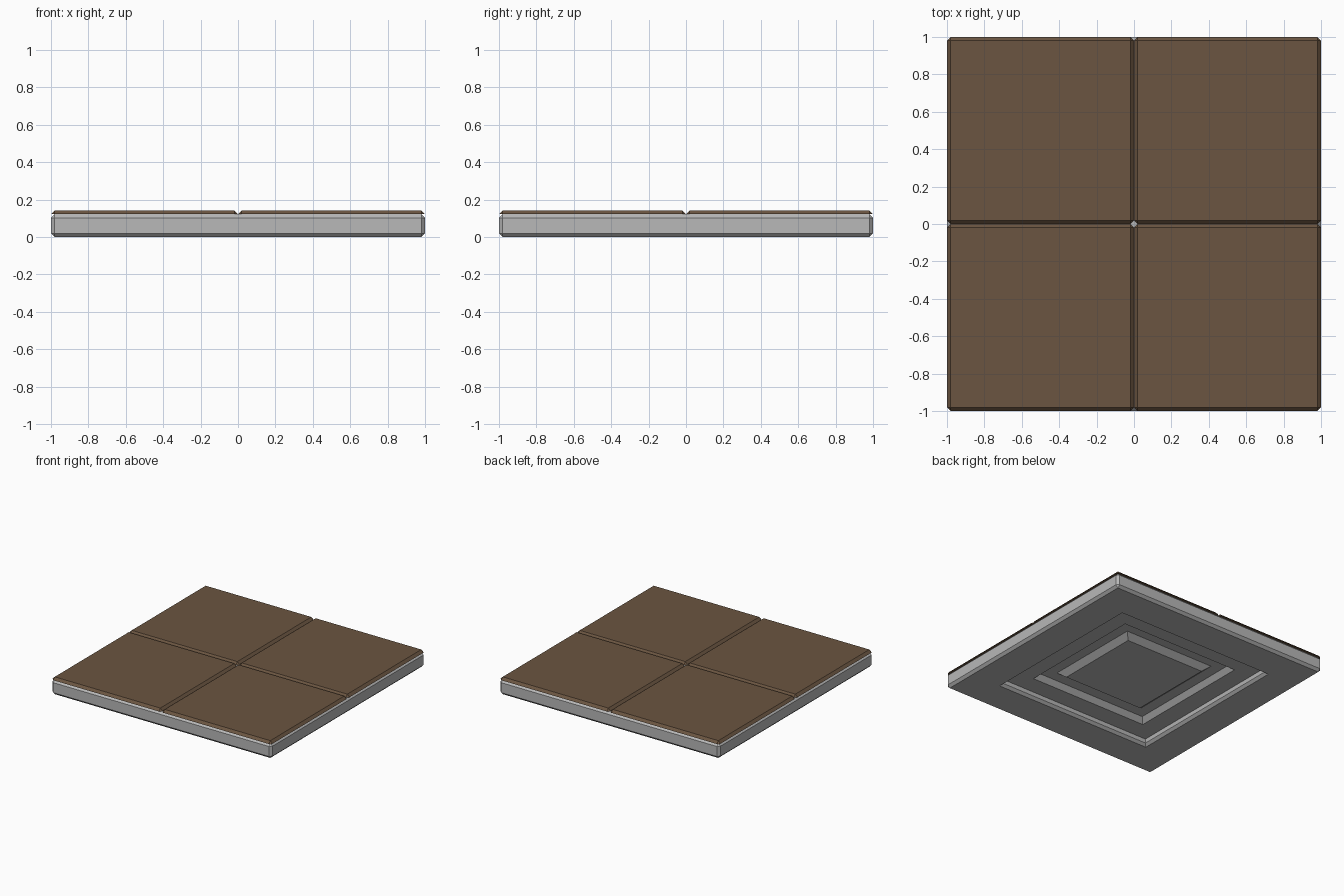
import bpy
import bmesh

cube = bpy.data.objects.get("Cube")
if cube:
    bpy.data.objects.remove(cube, do_unlink=True)


def make_material(name, colour):
    mat = bpy.data.materials.new(name)
    mat.use_nodes = True
    mat.diffuse_color = (*colour, 1)
    mat.node_tree.nodes["Principled BSDF"].inputs["Base Color"].default_value = (*colour, 1)
    return mat


def outline(half, cut):
    """Square outline whose corners are cut off diagonally."""
    inner = half - cut
    corners = []
    for sx, sy in ((1, 1), (-1, 1), (-1, -1), (1, -1)):
        pair = [(sx * half, sy * inner), (sx * inner, sy * half)]
        corners += pair if sx * sy > 0 else pair[::-1]
    return corners


def loft(name, rings, mat, centre=(0, 0, 0)):
    """Join square rings (half width, corner cut, height), capping both ends."""
    bm = bmesh.new()
    loops = [[bm.verts.new((x, y, z)) for x, y in outline(half, cut)]
             for half, cut, z in rings]
    for low, high in zip(loops, loops[1:]):
        for i in range(len(low)):
            j = (i + 1) % len(low)
            bm.faces.new((low[i], low[j], high[j], high[i]))
    bm.faces.new(loops[0][::-1])
    bm.faces.new(loops[-1])
    bmesh.ops.remove_doubles(bm, verts=bm.verts, dist=0.0001)
    bmesh.ops.recalc_face_normals(bm, faces=bm.faces)
    mesh = bpy.data.meshes.new(name)
    bm.to_mesh(mesh)
    bm.free()
    mesh.materials.append(mat)
    obj = bpy.data.objects.new(name, mesh)
    obj.location = centre
    bpy.context.collection.objects.link(obj)
    return obj


stone = make_material("light grey stone", (0.48, 0.48, 0.48))
brown = make_material("brown tile", (0.145, 0.09, 0.052))

bevel = 0.02
slab_top = 0.122
tile_top = slab_top + bevel

# Slab: central boss, stepped recess underneath, bevelled outer edge
loft("base_slab", [
    (0.36, 0, 0.05),
    (0.41, 0, 0.09),
    (0.50, 0, 0.09),
    (0.535, 0, 0.05),
    (0.69, 0, 0.05),
    (0.695, 0, bevel),
    (0.715, 0, 0),
    (1 - bevel, 0, 0),
    (1, bevel, bevel),
    (1, bevel, slab_top - bevel),
    (1 - bevel, 0, slab_top),
], stone)

# Four bevelled tiles
for side_x, x in (("right", -0.5), ("left", 0.5)):
    for side_y, y in (("front", -0.5), ("back", 0.5)):
        loft(f"tile_{side_y}_{side_x}", [
            (0.5, bevel, slab_top),
            (0.5 - bevel, 0, tile_top),
        ], brown, (x, y, 0))
